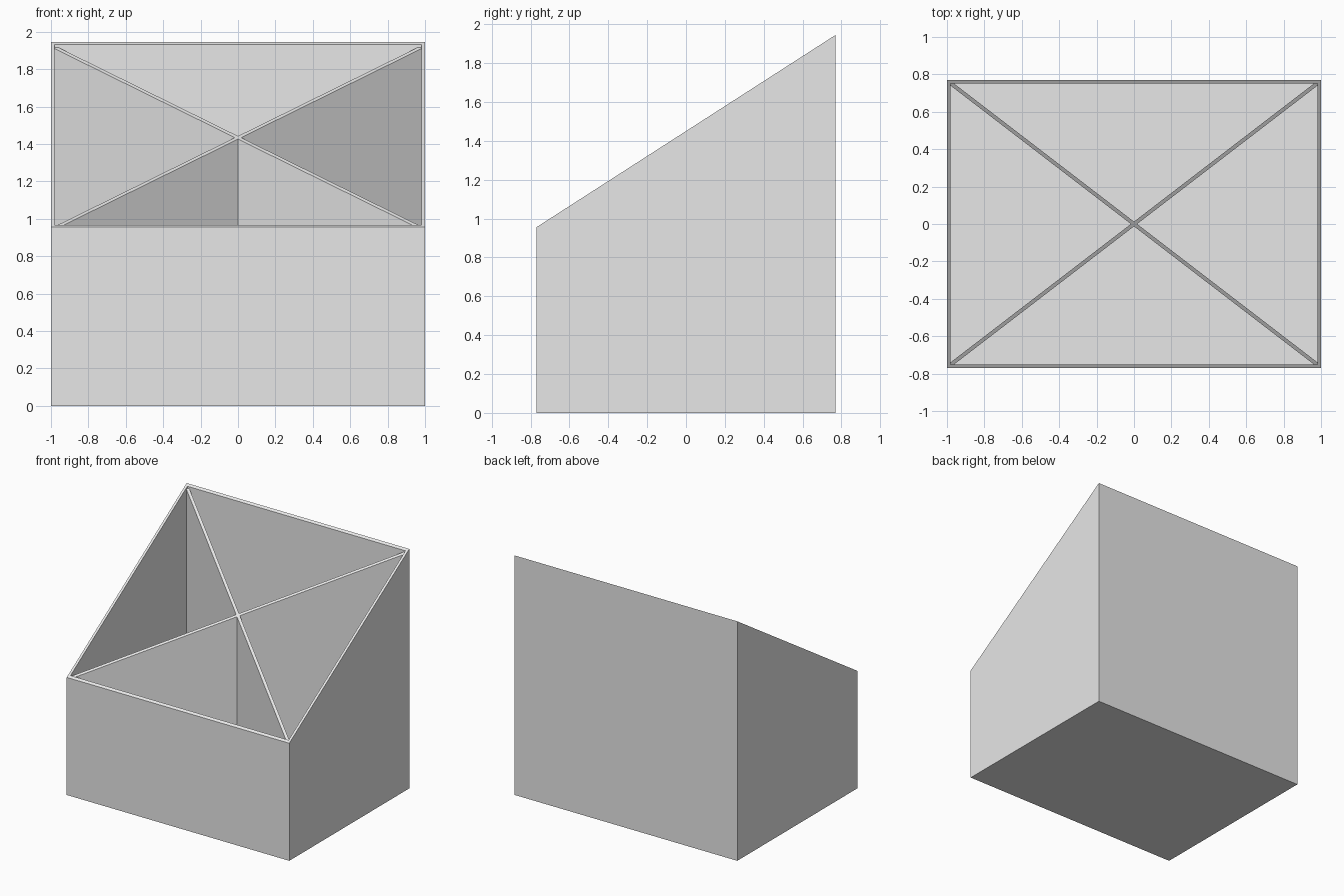
import bpy, bmesh
from mathutils import Vector

cube = bpy.data.objects.get("Cube")
if cube:
    bpy.data.objects.remove(cube, do_unlink=True)

HALF_X, HALF_Y = 1.0, 0.77
FRONT_Z, BACK_Z = 0.955, 1.945
WALL, FLOOR, RECESS = 0.02, 0.02, 0.016

grey = bpy.data.materials.new("light grey")
grey.use_nodes = True
grey.diffuse_color = (0.8, 0.8, 0.8, 1)
grey.node_tree.nodes["Principled BSDF"].inputs["Base Color"].default_value = (0.8, 0.8, 0.8, 1)


def rim_height(y):
    """Height of the sloping rim plane at depth y."""
    return FRONT_Z + (BACK_Z - FRONT_Z) * (y + HALF_Y) / (2 * HALF_Y)


def rectangle(hx, hy):
    return [(-hx, -hy), (hx, -hy), (hx, hy), (-hx, hy)]


def rings(bm, plan, bottom, drop=0.0):
    """Bottom and sloping top vertex rings over a plan outline."""
    low = [bm.verts.new((x, y, bottom)) for x, y in plan]
    high = [bm.verts.new((x, y, rim_height(y) - drop)) for x, y in plan]
    return low, high


def bridge(bm, a, b):
    for i in range(len(a)):
        j = (i + 1) % len(a)
        bm.faces.new((a[i], a[j], b[j], b[i]))


def finish(bm, name):
    bmesh.ops.recalc_face_normals(bm, faces=bm.faces)
    mesh = bpy.data.meshes.new(name)
    bm.to_mesh(mesh)
    bm.free()
    mesh.materials.append(grey)
    obj = bpy.data.objects.new(name, mesh)
    bpy.context.collection.objects.link(obj)


# Open box with floor, thin walls and a sloping rim
bm = bmesh.new()
out_low, out_high = rings(bm, rectangle(HALF_X, HALF_Y), 0.0)
in_low, in_high = rings(bm, rectangle(HALF_X - WALL, HALF_Y - WALL), FLOOR)
bm.faces.new(out_low)
bm.faces.new(in_low)
bridge(bm, out_low, out_high)
bridge(bm, out_high, in_high)
bridge(bm, in_high, in_low)
finish(bm, "open_box")

# Crossed diagonal dividers, set just below the rim, ends tucked into the walls
for side, name in ((1, "divider_rising"), (-1, "divider_falling")):
    end = Vector((side * (HALF_X - WALL * 0.6), HALF_Y - WALL * 0.6))
    off = Vector((-end.y, end.x)).normalized() * WALL / 2
    plan = [tuple(p) for p in (-end - off, end - off, end + off, -end + off)]
    bm = bmesh.new()
    low, high = rings(bm, plan, FLOOR / 2, RECESS)
    bm.faces.new(low)
    bm.faces.new(high)
    bridge(bm, low, high)
    finish(bm, name)
